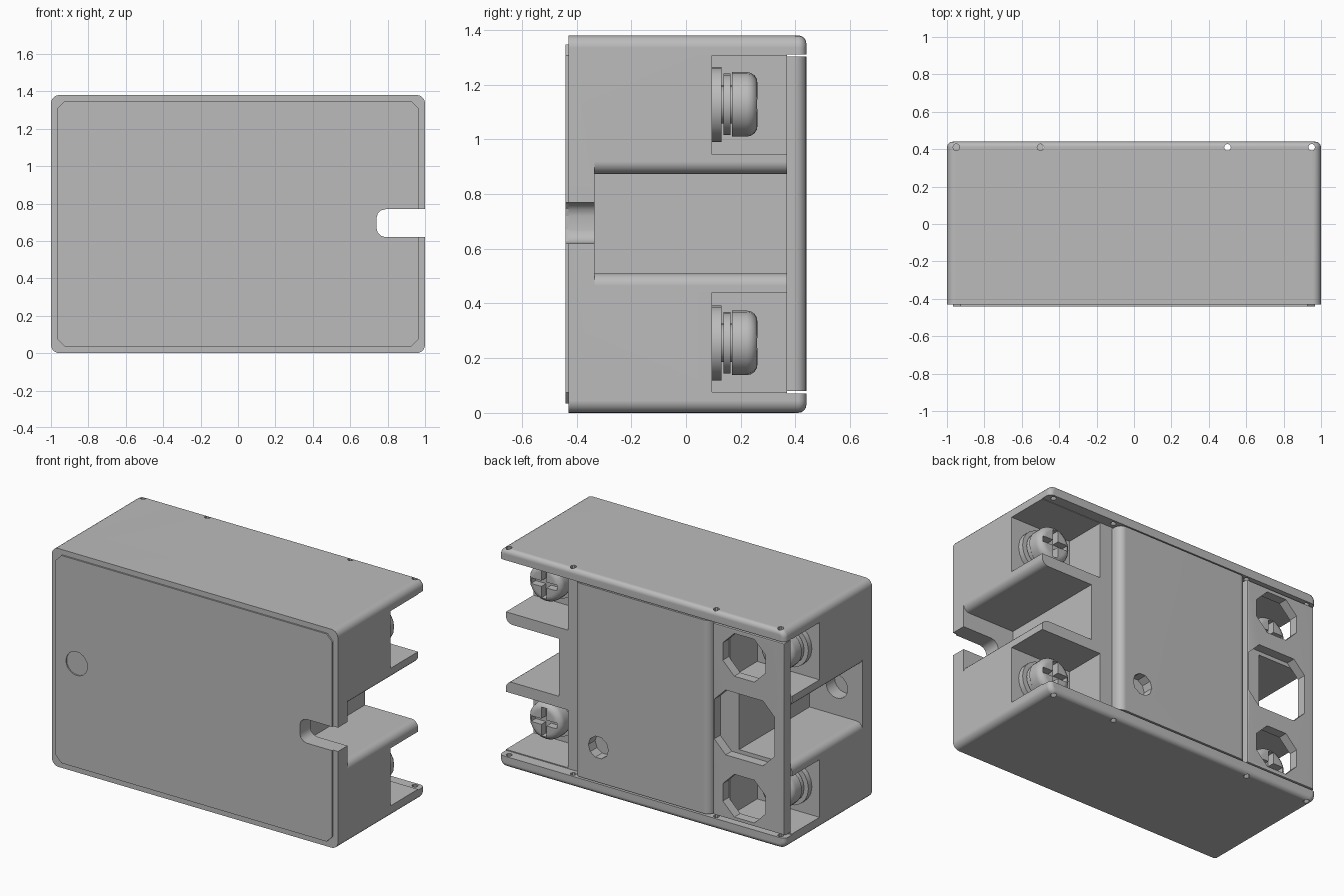
import bpy
import bmesh
import math

if "Cube" in bpy.data.objects:
    bpy.data.objects.remove(bpy.data.objects["Cube"], do_unlink=True)

grey = bpy.data.materials.new("plain grey")
grey.use_nodes = True
grey.diffuse_color = (0.5, 0.5, 0.5, 1)
grey.node_tree.nodes["Principled BSDF"].inputs["Base Color"].default_value = (0.5, 0.5, 0.5, 1)


def prism(name, pts, t0, t1, axis="Y", bevel=0, segments=4, pick=None):
    """Extrude a 2D outline along an axis; optionally round the edges chosen by pick."""
    bm = bmesh.new()
    place = (lambda a, b: (a, t0, b)) if axis == "Y" else (lambda a, b: (a, b, t0))
    step = (0, t1 - t0, 0) if axis == "Y" else (0, 0, t1 - t0)
    face = bm.faces.new([bm.verts.new(place(a, b)) for a, b in pts])
    grown = bmesh.ops.extrude_face_region(bm, geom=[face], use_keep_orig=True)
    bmesh.ops.translate(bm, vec=step, verts=[g for g in grown["geom"] if isinstance(g, bmesh.types.BMVert)])
    bmesh.ops.recalc_face_normals(bm, faces=bm.faces)
    if bevel:
        edges = [e for e in bm.edges if all(pick(v.co) for v in e.verts)]
        bmesh.ops.bevel(bm, geom=edges, offset=bevel, offset_type="OFFSET", segments=segments,
                        profile=0.5, affect="EDGES", clamp_overlap=True)
    mesh = bpy.data.meshes.new(name)
    bm.to_mesh(mesh)
    bm.free()
    mesh.materials.append(grey)
    obj = bpy.data.objects.new(name, mesh)
    bpy.context.collection.objects.link(obj)
    return obj


def rect(a0, a1, b0, b1):
    return [(a0, b0), (a1, b0), (a1, b1), (a0, b1)]


def round_rect(a0, a1, b0, b1, r, n):
    """Rectangle with rounded corners; n = 1 gives chamfers."""
    pts = []
    corners = [(a1 - r, b1 - r), (a0 + r, b1 - r), (a0 + r, b0 + r), (a1 - r, b0 + r)]
    for q, (a, b) in enumerate(corners):
        for i in range(n + 1):
            t = (q + i / n) * math.pi / 2
            pts.append((a + r * math.cos(t), b + r * math.sin(t)))
    return pts


def circle(a, b, r, n=20):
    return [(a + r * math.cos(2 * math.pi * i / n), b + r * math.sin(2 * math.pi * i / n)) for i in range(n)]


def cut(obj, *cutters):
    """Subtract each cutter, then delete it."""
    for c in cutters:
        mod = obj.modifiers.new("cut", "BOOLEAN")
        mod.operation, mod.solver, mod.object = "DIFFERENCE", "EXACT", c
        bpy.context.view_layer.update()
        dg = bpy.context.evaluated_depsgraph_get()
        mesh = bpy.data.meshes.new_from_object(obj.evaluated_get(dg))
        obj.modifiers.clear()
        obj.data = mesh
        bpy.data.objects.remove(c, do_unlink=True)


def smooth(obj):
    obj.data.shade_smooth()
    obj.data.set_sharp_from_angle(angle=math.radians(32))
    mod = obj.modifiers.new("weighted normals", "WEIGHTED_NORMAL")
    mod.keep_sharp = True


H, MID = 1.38, 0.692

# Housing block with rounded corners and back rim
body = prism("housing", round_rect(-1, 1, 0, H, 0.045, 5), -0.43, 0.44,
             bevel=0.03, pick=lambda co: co.y > 0.43)

# Back recess between the top and bottom walls
cut(body, prism("recess_cutter", rect(-1.1, 1.1, 0.07, 1.31), 0.37, 0.7))


def slot_outline(s):
    """Middle mounting slot with rounded lips at its mouth."""
    half, r = 0.182, 0.045
    arc = [(1 - r + r * math.sin(t), half + r - r * math.cos(t))
           for t in [i * math.pi / 10 for i in range(6)]]
    upper = [(0.63, half)] + arc + [(1.1, half + r)]
    return [(s * x, MID + z) for x, z in upper] + [(s * x, MID - z) for x, z in reversed(upper)]


# Mounting slots and terminal pockets at both ends
for s in (-1, 1):
    cut(body, prism("slot_cutter", slot_outline(s), -0.335, 0.6))
    for z0, z1 in ((0.076, 0.44), (0.945, 1.307)):
        x0, x1 = sorted((s * 0.565, s * 1.1))
        cut(body, prism("pocket_cutter", rect(x0, x1, z0, z1), 0.095, 0.6))

# Pin holes through the top and bottom walls
for x in (-0.95, -0.5, 0.5, 0.95):
    cut(body, prism("pin_cutter", circle(x, 0.41, 0.018, 10), -0.2, 1.6, "Z"))


def notch_cutter():
    return prism("notch_cutter", round_rect(0.74, 1.2, 0.62, 0.77, 0.05, 3), -0.6, -0.2)


# Open notch at one end, round mounting hole at the other
cut(body, notch_cutter(), prism("hole_cutter", circle(-0.82, MID, 0.075), -0.42, -0.2))
smooth(body)

# Thin mounting plate on the front
plate = prism("mounting_plate", round_rect(-0.967, 0.967, 0.035, 1.347, 0.04, 1), -0.44, -0.429)
cut(plate, notch_cutter(), prism("hole_cutter", circle(-0.82, MID, 0.075), -0.6, -0.432))

# Raised centre cover with rounded long edges and an indicator hole
cover = prism("centre_cover", rect(-0.475, 0.475, 0.08, 1.303), 0.365, 0.44, bevel=0.045, segments=5,
              pick=lambda co: co.y > 0.43)
bpy.data.objects.remove(cover, do_unlink=True)
edge = [(0.475 - 0.045 + 0.045 * math.cos(t), 0.395 + 0.045 * math.sin(t))
        for t in [i * math.pi / 10 for i in range(6)]]
half = [(0.475, 0.365)] + edge
cover = prism("centre_cover", half + [(-x, y) for x, y in reversed(half)], 0.08, 1.303, "Z")
cut(cover, prism("indicator_cutter", circle(0.305, 0.30, 0.07, 10), 0.372, 0.6))
smooth(cover)

# Hinged terminal cover with three eight-sided windows
flap = prism("terminal_cover", rect(-0.99, -0.49, 0.085, 1.298), 0.372, 0.432,
             bevel=0.012, segments=2, pick=lambda co: co.y > 0.43)
for z, w, h in ((0.245, 0.15, 0.135), (MID, 0.21, 0.205), (1.135, 0.15, 0.135)):
    cut(flap, prism("window_cutter", round_rect(-0.71 - w, -0.71 + w, z - h, z + h, 0.08, 1), 0.2, 0.6))
smooth(flap)

# Terminal screws: clamp disc, spring washer and domed head with a cross slot
for side, x in (("right", -0.81), ("left", 0.81)):
    for level, z in (("lower", 0.256), ("upper", 1.128)):
        tag = f"{level}_{side}"
        smooth(prism("clamp_disc_" + tag, circle(x, z, 0.137), 0.094, 0.13))
        smooth(prism("screw_shank_" + tag, circle(x, z, 0.07), 0.12, 0.18))
        smooth(prism("spring_washer_" + tag, circle(x, z, 0.112), 0.137, 0.162))
        head = prism("screw_head_" + tag, circle(x, z, 0.118), 0.168, 0.262,
                     bevel=0.04, pick=lambda co: co.y > 0.25)
        cut(head,
            prism("slot_cutter", rect(x - 0.09, x + 0.09, z - 0.018, z + 0.018), 0.215, 0.4),
            prism("slot_cutter", rect(x - 0.018, x + 0.018, z - 0.09, z + 0.09), 0.215, 0.4))
        smooth(head)
